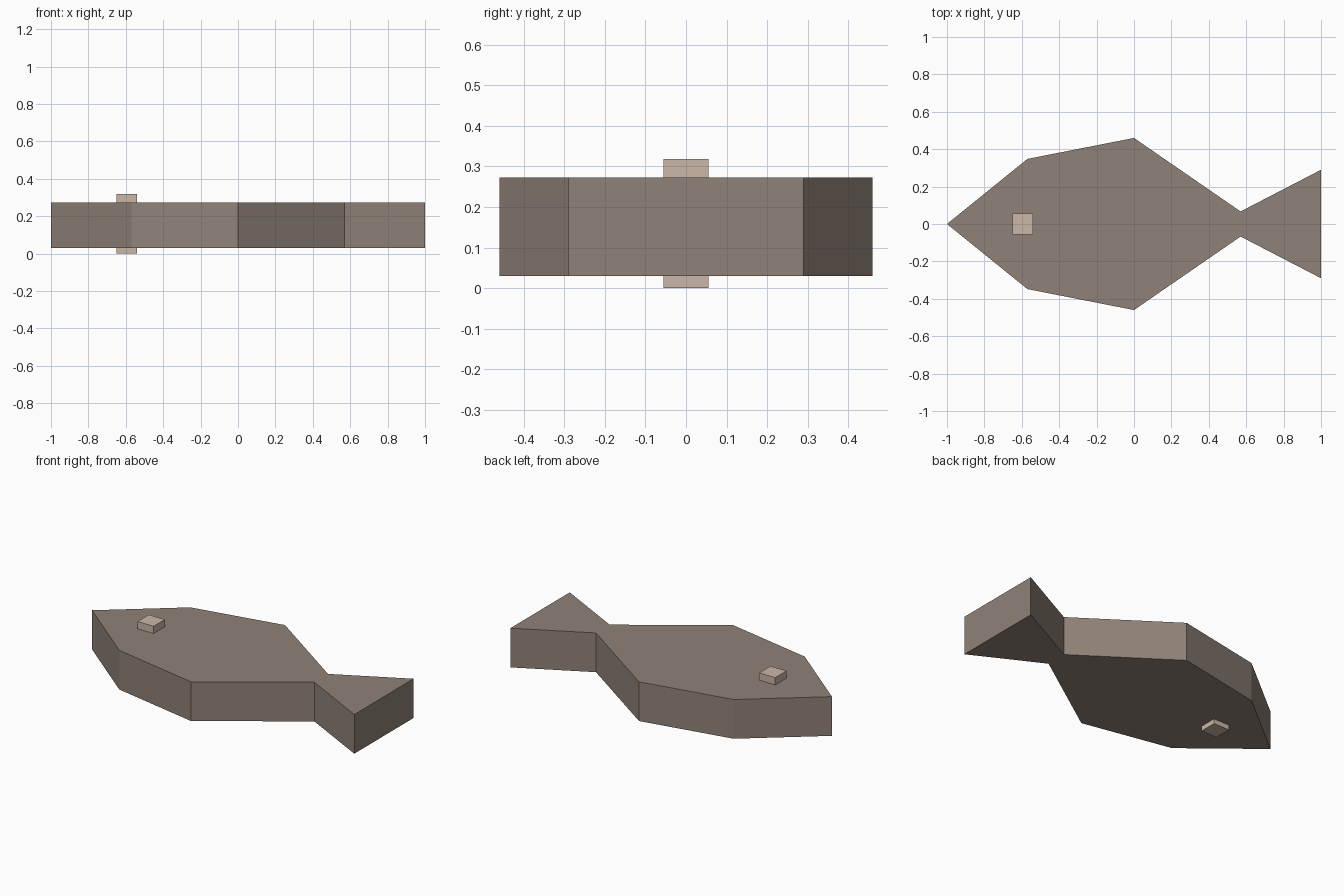
import bpy
import bmesh

cube = bpy.data.objects.get("Cube")
if cube:
    bpy.data.objects.remove(cube, do_unlink=True)


def make_material(name, rgb):
    mat = bpy.data.materials.new(name)
    mat.use_nodes = True
    color = (*rgb, 1.0)
    mat.diffuse_color = color
    mat.node_tree.nodes["Principled BSDF"].inputs["Base Color"].default_value = color
    return mat


def make_prism(name, outline, bottom, top, mat):
    """Extrude a flat counter-clockwise outline from bottom to top."""
    bm = bmesh.new()
    base = bm.faces.new([bm.verts.new((x, y, bottom)) for x, y in outline])
    side = bmesh.ops.extrude_face_region(bm, geom=[base], use_keep_orig=True)
    raised = [v for v in side["geom"] if isinstance(v, bmesh.types.BMVert)]
    bmesh.ops.translate(bm, verts=raised, vec=(0, 0, top - bottom))
    bmesh.ops.recalc_face_normals(bm, faces=bm.faces)
    mesh = bpy.data.meshes.new(name)
    bm.to_mesh(mesh)
    bm.free()
    mesh.materials.append(mat)
    obj = bpy.data.objects.new(name, mesh)
    bpy.context.collection.objects.link(obj)
    return obj


body_brown = make_material("grey brown", (0.28, 0.225, 0.187))
eye_tan = make_material("light tan", (0.59, 0.475, 0.385))

# Fish body and tail: half outline from nose to tail fin, mirrored across y
nose = (-1.0, 0.0)
half = [(-0.57, 0.348), (0.0, 0.46), (0.57, 0.067), (1.0, 0.29)]
outline = [nose] + [(x, -y) for x, y in half] + half[::-1]
make_prism("fish_body", outline, 0.03, 0.273, body_brown)

# Square eye peg passing through the head
cx, r = -0.595, 0.055
square = [(cx - r, -r), (cx + r, -r), (cx + r, r), (cx - r, r)]
make_prism("eye_peg", square, 0.0, 0.318, eye_tan)
